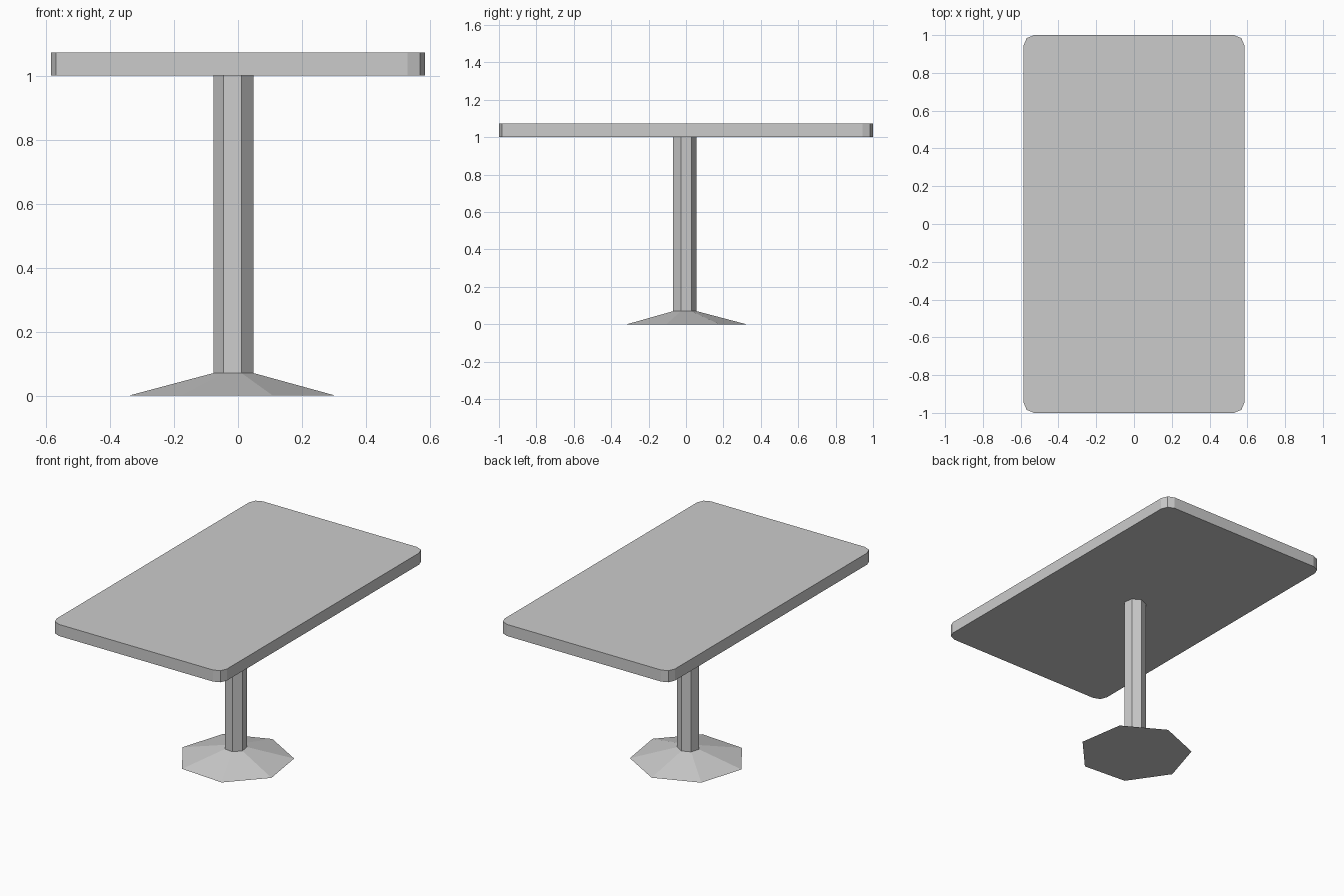
import bpy
import bmesh
from math import radians
from mathutils import Matrix, Vector

cube = bpy.data.objects.get("Cube")
if cube:
    bpy.data.objects.remove(cube, do_unlink=True)

GREY = (0.6, 0.6, 0.6, 1.0)
grey = bpy.data.materials.new("light_grey")
grey.use_nodes = True
grey.diffuse_color = GREY
grey.node_tree.nodes["Principled BSDF"].inputs["Base Color"].default_value = GREY

TOP_Z, TOP_THICK = 1.0, 0.072
BASE_HEIGHT = 0.07
POST_RADIUS, BASE_RADIUS = 0.065, 0.331
SIDES, TURN = 7, radians(-17)


def make_object(name, bm):
    mesh = bpy.data.meshes.new(name)
    bm.to_mesh(mesh)
    bm.free()
    mesh.materials.append(grey)
    obj = bpy.data.objects.new(name, mesh)
    bpy.context.collection.objects.link(obj)
    return obj


def seven_sided(name, radius_low, radius_high, z_low, z_high):
    """Flat-shaded seven-sided column or frustum, slightly off centre."""
    bm = bmesh.new()
    place = Matrix.Translation((-0.013, -0.008, (z_low + z_high) / 2))
    bmesh.ops.create_cone(bm, cap_ends=True, segments=SIDES,
                          radius1=radius_low, radius2=radius_high,
                          depth=z_high - z_low)
    # Put the first corner at a known angle
    corner = bm.verts[:][0].co
    angle = Vector((1, 0)).angle_signed(corner.xy)
    spin = Matrix.Rotation(TURN + angle, 4, "Z")
    bmesh.ops.transform(bm, matrix=place @ spin, verts=bm.verts)
    return make_object(name, bm)


# Table top: slab with rounded vertical corners
bm = bmesh.new()
bmesh.ops.create_cube(bm, size=1)
bmesh.ops.scale(bm, vec=(1.17, 2.0, TOP_THICK), verts=bm.verts)
bmesh.ops.translate(bm, vec=(0, 0, TOP_Z + TOP_THICK / 2), verts=bm.verts)
uprights = [e for e in bm.edges
            if abs(e.verts[0].co.z - e.verts[1].co.z) > TOP_THICK / 2]
bmesh.ops.bevel(bm, geom=uprights, offset=0.056, segments=2,
                profile=0.5, affect="EDGES")
make_object("table_top", bm)

# Post and spreading foot
seven_sided("post", POST_RADIUS, POST_RADIUS, BASE_HEIGHT, TOP_Z)
seven_sided("foot", BASE_RADIUS, POST_RADIUS, 0.0, BASE_HEIGHT)
